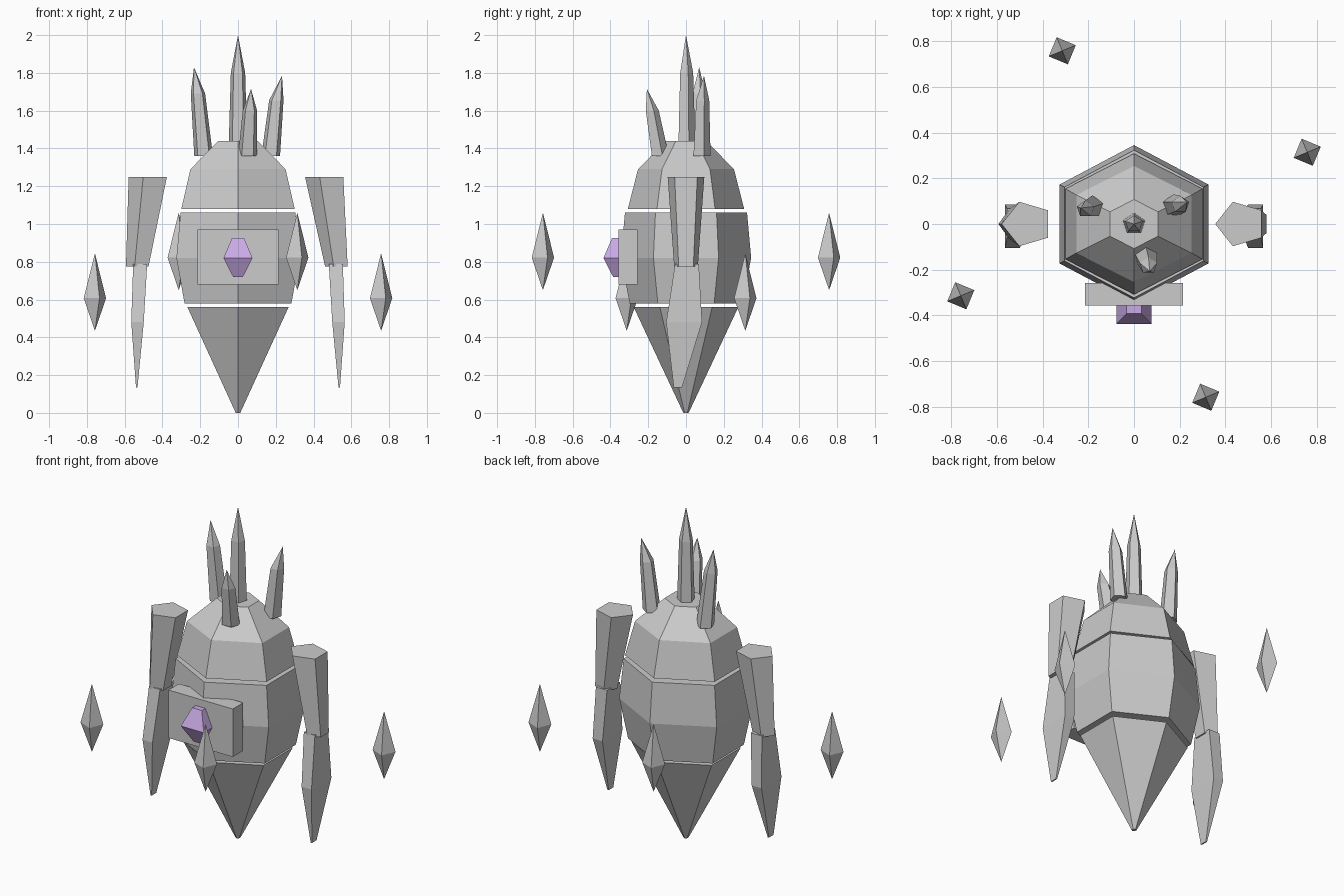
import bpy, bmesh, math

if "Cube" in bpy.data.objects:
    bpy.data.objects.remove(bpy.data.objects["Cube"])


def material(name, rgb):
    m = bpy.data.materials.new(name)
    m.diffuse_color = (*rgb, 1)
    m.use_nodes = True
    m.node_tree.nodes["Principled BSDF"].inputs["Base Color"].default_value = m.diffuse_color
    return m


STONE = material("grey stone", (0.6, 0.6, 0.6))
VIOLET = material("violet gem", (0.60, 0.41, 0.80))


def loft(name, sides, phase, rings, mat=STONE):
    """Closed flat-faced solid through rings of (x, y, z, x radius, y radius)."""
    bm = bmesh.new()
    loops = []
    for cx, cy, z, rx, ry in rings:
        if rx == 0:
            loops.append([bm.verts.new((cx, cy, z))])
            continue
        angles = [math.radians(phase) + math.tau * i / sides for i in range(sides)]
        loops.append([bm.verts.new((cx + rx * math.cos(a), cy + ry * math.sin(a), z))
                      for a in angles])
    for a, b in zip(loops, loops[1:]):
        for i in range(sides):
            j = (i + 1) % sides
            quad = [a[i % len(a)], a[j % len(a)], b[j % len(b)], b[i % len(b)]]
            bm.faces.new(list(dict.fromkeys(quad)))
    for end in (loops[0], loops[-1]):
        if len(end) > 2:
            bm.faces.new(end)
    bmesh.ops.recalc_face_normals(bm, faces=bm.faces)
    mesh = bpy.data.meshes.new(name)
    bm.to_mesh(mesh)
    bm.free()
    mesh.materials.append(mat)
    ob = bpy.data.objects.new(name, mesh)
    bpy.context.collection.objects.link(ob)
    return ob


def body(name, levels):
    """Six-sided body section from (z, x half-width, y half-width)."""
    loft(name, 6, 30, [(0, 0, z, hx / math.cos(math.pi / 6), hy) for z, hx, hy in levels])


# Three stacked body sections with thin gaps
body("lower_body", [(0, 0.012, 0.014), (0.56, 0.268, 0.277)])
body("middle_body", [(0.58, 0.283, 0.298), (0.82, 0.326, 0.345), (1.062, 0.304, 0.323)])
body("upper_body", [(1.08, 0.30, 0.308), (1.29, 0.252, 0.254), (1.44, 0.105, 0.107)])

# Chest plate and gem
R2 = math.sqrt(2)
loft("chest_plate", 4, 45, [(0, -0.307, z, 0.215 * R2, 0.05 * R2) for z in (0.68, 0.97)])
loft("chest_gem", 4, 45, [(0, -0.36, z, h * R2, h * R2)
                          for z, h in ((0.72, 0.026), (0.82, 0.077), (0.925, 0.032))], VIOLET)

# Arms: five-sided upper arm, four-sided blade-like forearm
for side, s in (("left", -1), ("right", 1)):
    loft(side + "_upper_arm", 5, 180, [(s * 0.527, 0, 0.775, 0.066, 0.066),
                                       (s * 0.467, 0, 1.25, 0.112, 0.102)])
    loft(side + "_forearm", 4, 45, [(s * 0.536, -0.043, 0.135, 0.004 * R2, 0.022 * R2),
                                    (s * 0.532, -0.01, 0.48, 0.033 * R2, 0.095 * R2),
                                    (s * 0.518, 0.005, 0.787, 0.037 * R2, 0.063 * R2)])

# Head spikes: base, shoulder and tip as (x, y, z)
spikes = {
    "centre_spike": ((0, 0, 1.40), (0, 0, 1.80), (0, 0, 2.0)),
    "left_spike": ((-0.182, 0.075, 1.36), (-0.212, 0.065, 1.69), (-0.233, 0.07, 1.83)),
    "right_spike": ((0.173, 0.08, 1.36), (0.203, 0.085, 1.655), (0.233, 0.095, 1.785)),
    "front_spike": ((0.05, -0.14, 1.36), (0.063, -0.182, 1.60), (0.069, -0.207, 1.715)),
}
for name, (base, mid, tip) in spikes.items():
    loft(name, 5, 90, [(*base, 0.052, 0.05), (*mid, 0.04, 0.038), (*tip, 0, 0)])

# Four floating shards around the body, alternating in height
for i in range(4):
    a = math.radians(22.5 + 90 * i)
    x, y, z = 0.82 * math.cos(a), 0.82 * math.sin(a), 0.435 + 0.215 * (i % 2)
    loft("floating_shard_%d" % (i + 1), 4, 22.5, [(x, y, z, 0, 0),
         (x, y, z + 0.172, 0.064, 0.064), (x, y, z + 0.41, 0, 0)])
